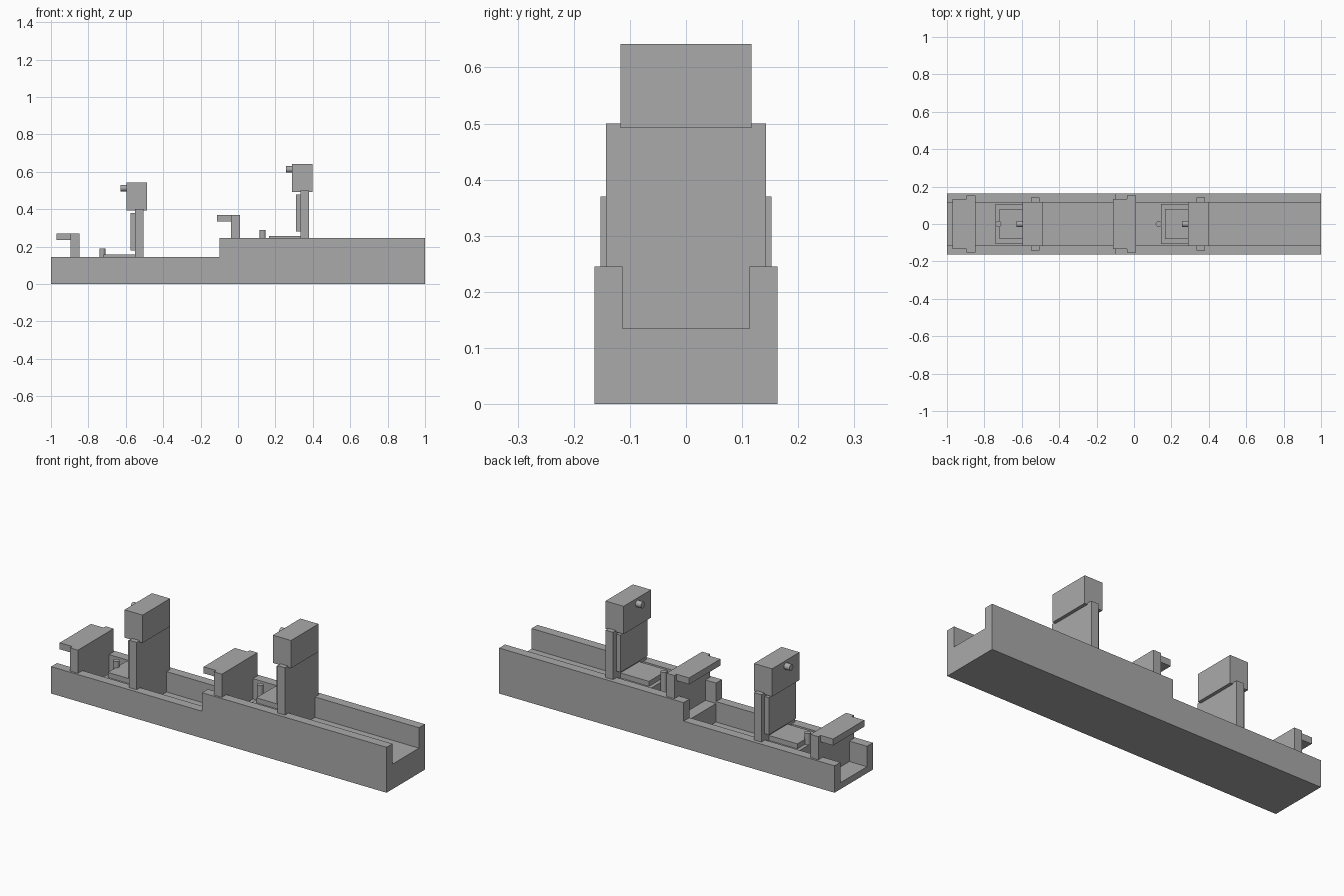
import bpy
import bmesh
from math import pi
from mathutils import Matrix

cube = bpy.data.objects.get("Cube")
if cube:
    bpy.data.objects.remove(cube, do_unlink=True)

GREY = (0.4, 0.4, 0.4, 1.0)
grey = bpy.data.materials.new("plain_grey")
grey.use_nodes = True
grey.diffuse_color = GREY
grey.node_tree.nodes["Principled BSDF"].inputs["Base Color"].default_value = GREY


def finish(name, bm):
    bmesh.ops.recalc_face_normals(bm, faces=bm.faces)
    mesh = bpy.data.meshes.new(name)
    bm.to_mesh(mesh)
    bm.free()
    mesh.materials.append(grey)
    obj = bpy.data.objects.new(name, mesh)
    bpy.context.collection.objects.link(obj)
    return obj


def extrude_x(name, half, x0, x1):
    """Mirror a half profile of (y, z) points and extrude it along x."""
    outline = half + [(-y, z) for y, z in reversed(half)]
    bm = bmesh.new()
    face = bm.faces.new([bm.verts.new((x0, y, z)) for y, z in outline])
    new = bmesh.ops.extrude_face_region(bm, geom=[face])["geom"]
    bmesh.ops.translate(bm, vec=(x1 - x0, 0, 0),
                        verts=[v for v in new if isinstance(v, bmesh.types.BMVert)])
    return finish(name, bm)


def slab(name, x0, x1, width, z0, z1):
    return extrude_x(name, [(width, z0), (width, z1)], x0, x1)


def rod(name, radius, length, centre, along_x=False):
    bm = bmesh.new()
    turn = Matrix.Rotation(pi / 2 if along_x else 0, 4, 'Y')
    bmesh.ops.create_cone(bm, cap_ends=True, segments=16, radius1=radius,
                          radius2=radius, depth=length,
                          matrix=Matrix.Translation(centre) @ turn)
    obj = finish(name, bm)
    bpy.ops.object.select_all(action='DESELECT')
    obj.select_set(True)
    bpy.context.view_layer.objects.active = obj
    bpy.ops.object.shade_smooth_by_angle()


OUTER, INNER, DEPTH = 0.163, 0.113, 0.11


def trough(name, x0, x1, rail):
    floor = rail - DEPTH
    extrude_x(name, [(OUTER, 0), (OUTER, rail), (INNER, rail), (INNER, floor)], x0, x1)


def rail_panel(name, x0, x1, width, rail, top):
    """Upright panel resting on the rails and filling the trough below."""
    extrude_x(name, [(INNER, rail - DEPTH), (INNER, rail), (width, rail), (width, top)], x0, x1)


# Stepped trough body
trough("front_trough", -1.0, -0.1, 0.145)
trough("rear_trough", -0.1, 1.0, 0.245)


def station(place, seat_x, dash_x, stick_x, rail):
    floor = rail - DEPTH
    # Instrument panel with hood
    rail_panel(place + "_instrument_panel", dash_x, dash_x + 0.047, 0.152, rail, rail + 0.125)
    slab(place + "_panel_hood", dash_x - 0.075, dash_x, 0.133, rail + 0.09, rail + 0.125)
    # Control stick
    rod(place + "_control_stick", 0.016, 0.155, (stick_x, 0, floor + 0.0775))
    # Seat
    slab(place + "_seat_pan", seat_x - 0.19, seat_x, 0.107, floor, rail - 0.015)
    slab(place + "_seat_cushion", seat_x - 0.17, seat_x, 0.08, rail - 0.015, rail + 0.012)
    rail_panel(place + "_seat_back", seat_x, seat_x + 0.045, 0.143, rail, rail + 0.255)
    slab(place + "_back_cushion", seat_x - 0.025, seat_x, 0.115, rail + 0.035, rail + 0.235)
    # Head box and knob
    slab(place + "_head_box", seat_x - 0.045, seat_x + 0.063, 0.117, rail + 0.247, rail + 0.397)
    rod(place + "_head_knob", 0.017, 0.033, (seat_x - 0.0615, 0, rail + 0.368), along_x=True)


station("front", -0.55, -0.895, -0.725, 0.145)
station("rear", 0.335, -0.037, 0.132, 0.245)
